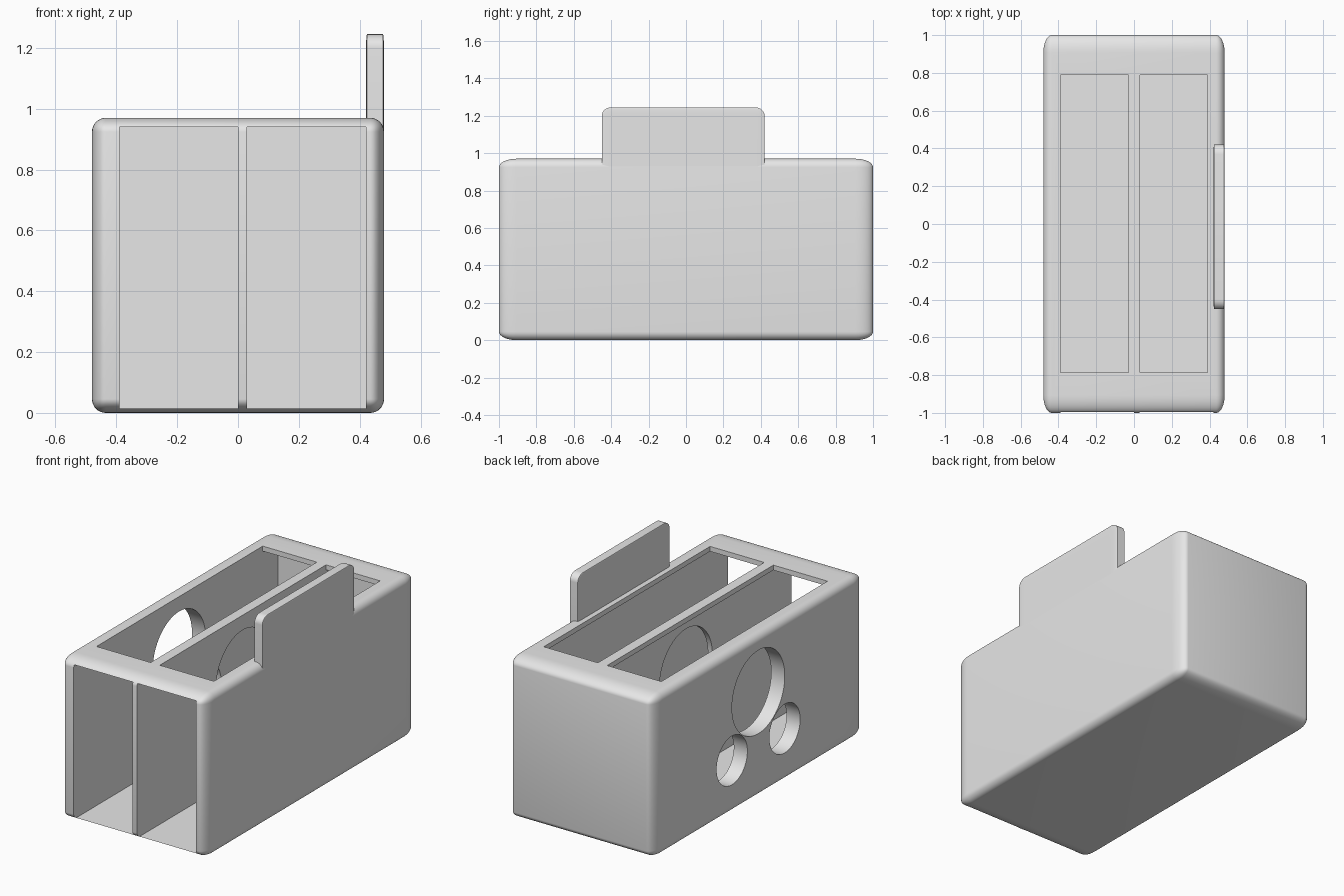
import bpy, bmesh, math
from mathutils import Matrix

if "Cube" in bpy.data.objects:
    bpy.data.objects.remove(bpy.data.objects["Cube"], do_unlink=True)

grey = bpy.data.materials.new("plain grey")
grey.use_nodes = True
grey.diffuse_color = (0.8, 0.8, 0.8, 1)
grey.node_tree.nodes["Principled BSDF"].inputs["Base Color"].default_value = (0.8, 0.8, 0.8, 1)


def finish(name, bm):
    mesh = bpy.data.meshes.new(name)
    bm.to_mesh(mesh)
    bm.free()
    mesh.materials.append(grey)
    ob = bpy.data.objects.new(name, mesh)
    bpy.context.collection.objects.link(ob)
    return ob


def box(name, low, high, bevel=0):
    """Unit cube, optionally rounded, then stretched between two corners."""
    bm = bmesh.new()
    bmesh.ops.create_cube(bm, size=1)
    if bevel:
        bmesh.ops.bevel(bm, geom=bm.edges[:], offset=bevel, segments=8,
                        profile=0.5, affect='EDGES')
    for v in bm.verts:
        v.co = [(a + b) / 2 + c * (b - a) for a, b, c in zip(low, high, v.co)]
    return finish(name, bm)


def disc(name, y, z, radius):
    """Cylinder along x through the side wall and the divider."""
    bm = bmesh.new()
    bmesh.ops.create_cone(bm, cap_ends=True, segments=64, radius1=radius,
                          radius2=radius, depth=0.8)
    bm.transform(Matrix.Translation((-0.25, y, z)) @ Matrix.Rotation(math.pi / 2, 4, 'Y'))
    return finish(name, bm)


# Rounded case
case = box("case", (-0.48, -1, 0), (0.48, 1, 0.97), 0.047)

# Two compartments open at the front, with a narrower slot in the lid above each
cutters = []
for side, x0, x1, s0, s1 in (("right", -0.39, 0, -0.389, -0.03),
                             ("left", 0.03, 0.42, 0.031, 0.39)):
    cutters.append(box(side + "_compartment_cutter", (x0, -1.1, 0.015), (x1, 0.935, 0.94)))
    cutters.append(box(side + "_slot_cutter", (s0, -0.785, 0.8), (s1, 0.79, 1.1)))

# Three round finger holes
cutters.append(disc("large_hole_cutter", 0, 0.63, 0.25))
cutters.append(disc("front_hole_cutter", -0.25, 0.315, 0.146))
cutters.append(disc("back_hole_cutter", 0.25, 0.315, 0.146))

bpy.context.view_layer.objects.active = case
for cutter in cutters:
    mod = case.modifiers.new(cutter.name, 'BOOLEAN')
    mod.operation = 'DIFFERENCE'
    mod.solver = 'MANIFOLD'
    mod.object = cutter
    bpy.ops.object.modifier_apply(modifier=mod.name)
    cutter.hide_render = True
    cutter.hide_viewport = True

# Upright tab on the left wall
tab = box("tab", (0.421, -0.45, 0.5), (0.4797, 0.42, 1.245), 0.06)

# Smooth rounded edges, crisp cut edges
for ob in (case, tab):
    ob.data.shade_smooth()
    ob.data.set_sharp_from_angle(angle=math.radians(35))
